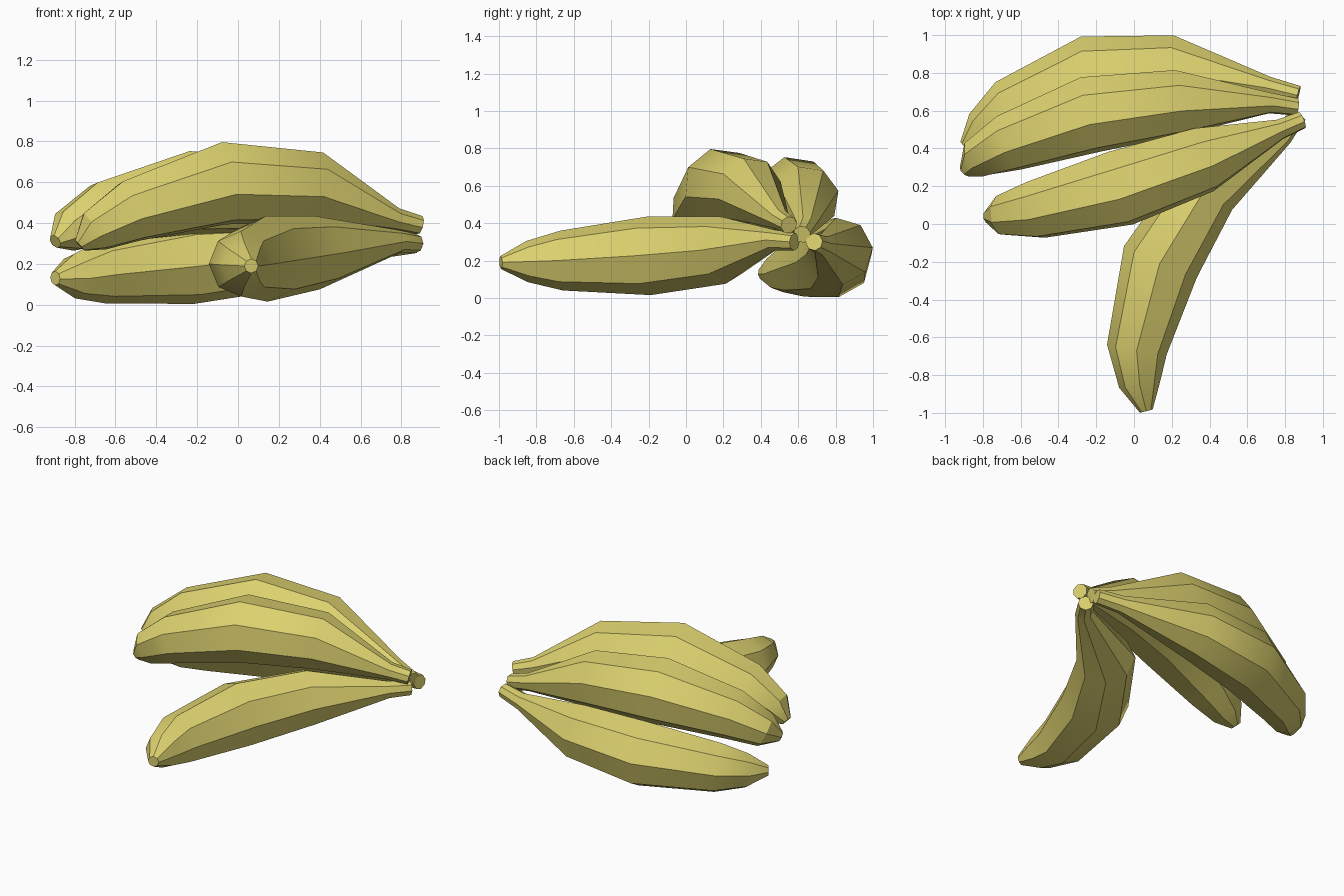
import bpy, bmesh, math
from mathutils import Vector

if "Cube" in bpy.data.objects:
    bpy.data.objects.remove(bpy.data.objects["Cube"])

mat = bpy.data.materials.new("banana_yellow")
mat.diffuse_color = (0.72, 0.64, 0.16, 1)
mat.use_nodes = True
mat.node_tree.nodes["Principled BSDF"].inputs["Base Color"].default_value = mat.diffuse_color

SIDES = 8
# shared radius profile: stem end, stem base, body rings, tip
RADII = [0.047, 0.056, 0.18, 0.21, 0.16, 0.11, 0.035]


def banana(name, centres, roll):
    """Sweep an eight-sided section along the ring centres."""
    pts = [Vector(p) for p in centres]
    bm = bmesh.new()
    rings = []
    for i, (c, r) in enumerate(zip(pts, RADII)):
        t = (pts[min(i + 1, len(pts) - 1)] - pts[max(i - 1, 0)]).normalized()
        side = t.cross(Vector((0, 0, 1))).normalized()
        up = side.cross(t)
        ring = []
        for k in range(SIDES):
            a = math.radians(roll) + k * math.tau / SIDES
            ring.append(bm.verts.new(c + (side * math.cos(a) + up * math.sin(a)) * r))
        rings.append(ring)
    for a, b in zip(rings, rings[1:]):
        for k in range(SIDES):
            n = (k + 1) % SIDES
            bm.faces.new((a[k], a[n], b[n], b[k]))
    bm.faces.new(rings[0])
    bm.faces.new(rings[-1])
    bmesh.ops.recalc_face_normals(bm, faces=bm.faces)
    mesh = bpy.data.meshes.new(name)
    bm.to_mesh(mesh)
    bm.free()
    mesh.materials.append(mat)
    ob = bpy.data.objects.new(name, mesh)
    bpy.context.collection.objects.link(ob)
    bpy.ops.object.select_all(action='DESELECT')
    ob.select_set(True)
    bpy.context.view_layer.objects.active = ob
    bpy.ops.object.shade_smooth_by_angle(angle=math.radians(30))


# lower banana pointing to the front
banana("front_banana", [(0.87, 0.58, 0.30), (0.79, 0.47, 0.31), (0.39, 0.20, 0.255),
                        (0.14, -0.20, 0.225), (0.015, -0.665, 0.20),
                        (0.03, -0.85, 0.195), (0.065, -0.99, 0.19)], 0)
# upper bananas pointing left
banana("upper_front_banana", [(0.89, 0.55, 0.39), (0.77, 0.50, 0.42), (0.37, 0.34, 0.575),
                              (-0.07, 0.19, 0.595), (-0.52, 0.075, 0.46),
                              (-0.70, 0.045, 0.36), (-0.775, 0.04, 0.29)], 15)
banana("upper_back_banana", [(0.86, 0.62, 0.34), (0.72, 0.64, 0.38), (0.22, 0.64, 0.53),
                             (-0.23, 0.58, 0.55), (-0.66, 0.43, 0.45),
                             (-0.83, 0.345, 0.36), (-0.895, 0.28, 0.31)], 14)
# lower banana at the back
banana("lower_back_banana", [(0.87, 0.685, 0.30), (0.71, 0.725, 0.285), (0.20, 0.82, 0.25),
                             (-0.23, 0.79, 0.212), (-0.66, 0.61, 0.165),
                             (-0.80, 0.50, 0.14), (-0.895, 0.41, 0.13)], 6)
